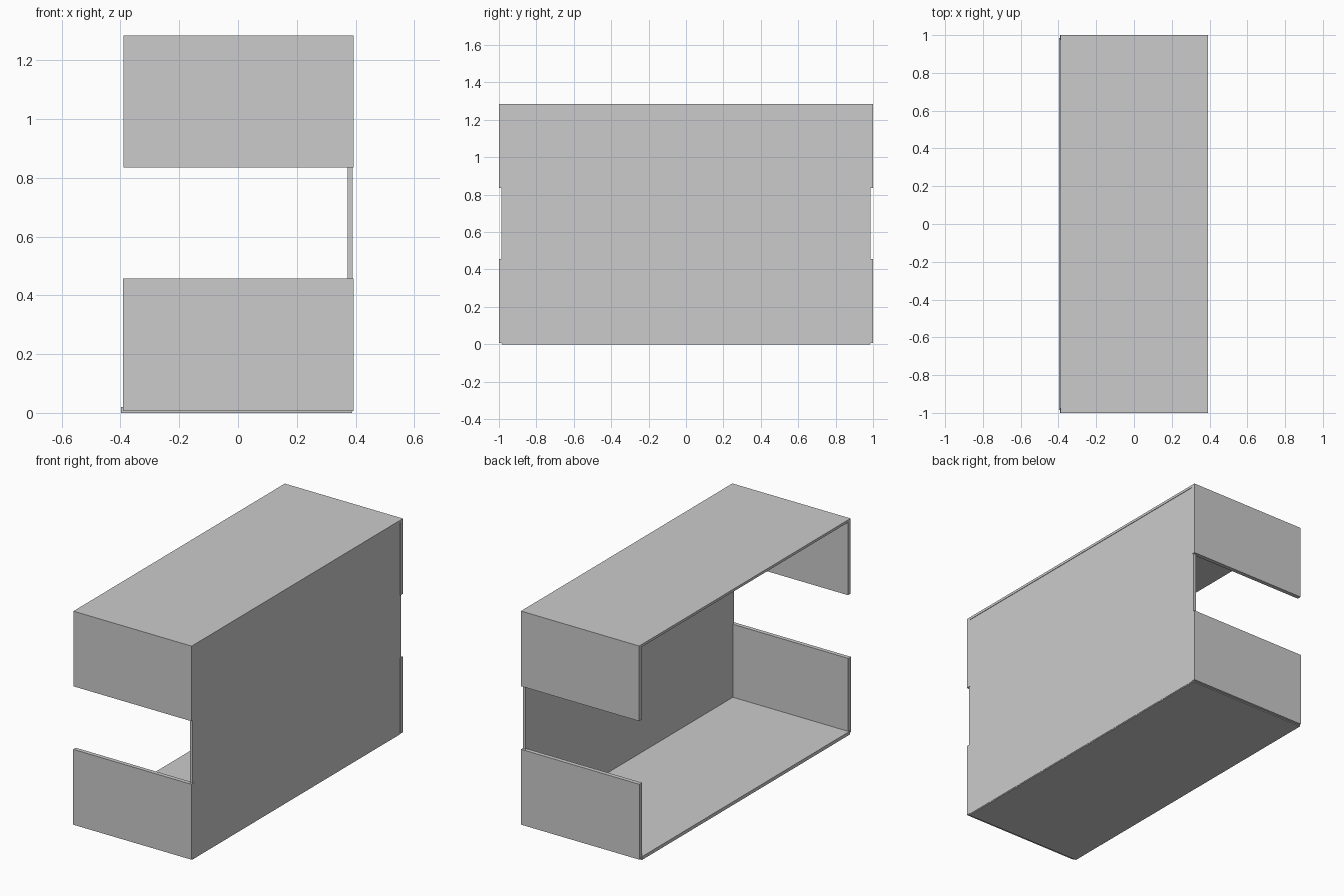
import bpy

if "Cube" in bpy.data.objects:
    bpy.data.objects.remove(bpy.data.objects["Cube"])


def panel(name, x, y, z):
    """Box panel from its (min, max) extents on each axis."""
    bpy.ops.mesh.primitive_cube_add(
        size=1, location=[(a + b) / 2 for a, b in (x, y, z)])
    ob = bpy.context.object
    ob.name = name
    ob.scale = [b - a for a, b in (x, y, z)]
    bpy.ops.object.transform_apply(location=False, rotation=False, scale=True)
    return ob


# Horizontal panels
panel("top_panel", (-0.39, 0.393), (-1, 1), (1.27, 1.285))
panel("bottom_panel", (-0.398, 0.388), (-0.985, 0.985), (0, 0.02))

# Upright closing panel, set into the end panels
panel("back_panel", (0.372, 0.39), (-0.987, 0.987), (0.005, 1.272))

# End panels, leaving an open gap at mid height
for side, y in (("front", (-1, -0.975)), ("rear", (0.975, 1))):
    panel(side + "_lower_end", (-0.392, 0.393), y, (0.006, 0.457))
    panel(side + "_upper_end", (-0.39, 0.393), y, (0.835, 1.272))
